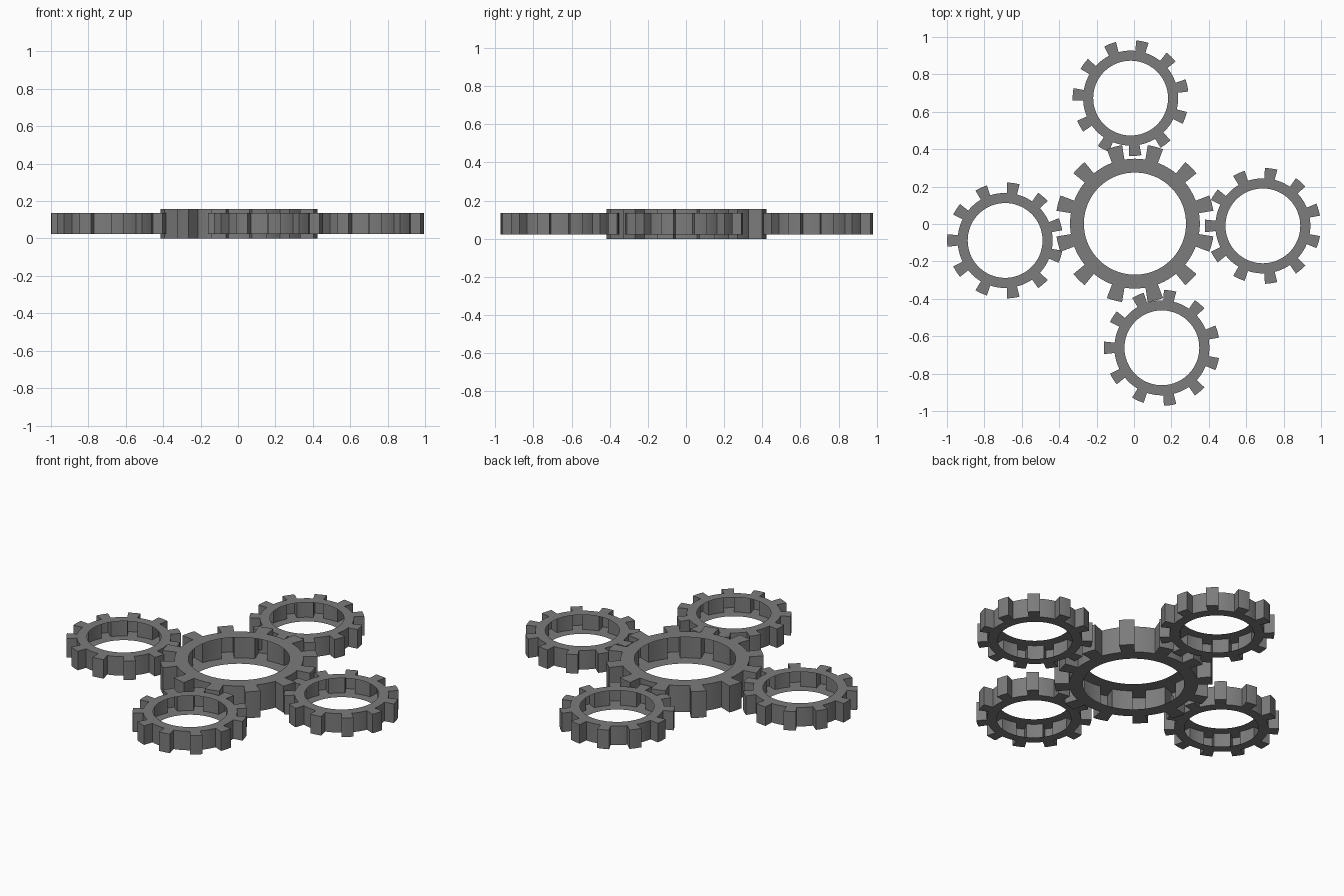
import bpy
import bmesh
from math import cos, sin, radians, tau
from mathutils import Vector

cube = bpy.data.objects.get("Cube")
if cube:
    bpy.data.objects.remove(cube, do_unlink=True)

# Single grey metal colour
GREY = (0.2, 0.2, 0.2, 1.0)
metal = bpy.data.materials.new("grey_metal")
metal.use_nodes = True
metal.diffuse_color = GREY
metal.node_tree.nodes["Principled BSDF"].inputs["Base Color"].default_value = GREY

TOOTH_SHARE = 0.38   # part of the pitch taken by the tooth
TOOTH_STEPS = 4
GAP_STEPS = 6


def make_gear(name, centre, teeth, radii, heights, phase):
    """Hollow ring gear: top and bottom plates and a toothed outer wall, open bore."""
    bore, root, tip = radii
    low, high = heights
    bm = bmesh.new()

    def point(r, a, z):
        return Vector((r * cos(a), r * sin(a), z))

    def quad(*corners):
        bm.faces.new([bm.verts.new(c) for c in corners])

    def plates(r0, r1, a, b):
        quad(point(r0, a, high), point(r1, a, high), point(r1, b, high), point(r0, b, high))
        quad(point(r0, b, low), point(r1, b, low), point(r1, a, low), point(r0, a, low))

    def wall(r0, a, r1, b):
        quad(point(r0, a, low), point(r1, b, low), point(r1, b, high), point(r0, a, high))

    pitch = tau / teeth
    half = pitch * TOOTH_SHARE / 2
    for i in range(teeth):
        mid = radians(phase) + i * pitch
        start, end = mid - half, mid + half
        # Tooth: plates out to the tip, curved tip and two radial flanks
        for j in range(TOOTH_STEPS):
            a = start + (end - start) * j / TOOTH_STEPS
            b = start + (end - start) * (j + 1) / TOOTH_STEPS
            plates(bore, root, a, b)
            plates(root, tip, a, b)
            wall(tip, a, tip, b)
        wall(root, start, tip, start)
        wall(tip, end, root, end)
        # Valley between this tooth and the next
        gap = pitch - 2 * half
        for j in range(GAP_STEPS):
            a = end + gap * j / GAP_STEPS
            b = end + gap * (j + 1) / GAP_STEPS
            plates(bore, root, a, b)
            wall(root, a, root, b)

    bmesh.ops.remove_doubles(bm, verts=bm.verts, dist=0.0001)
    mesh = bpy.data.meshes.new(name)
    bm.to_mesh(mesh)
    bm.free()
    mesh.materials.append(metal)
    gear = bpy.data.objects.new(name, mesh)
    gear.location = (*centre, 0)
    bpy.context.collection.objects.link(gear)
    bpy.ops.object.select_all(action="DESELECT")
    gear.select_set(True)
    bpy.context.view_layer.objects.active = gear
    bpy.ops.object.shade_smooth_by_angle(angle=radians(25))


# Large central gear
make_gear("central_gear", (0.005, 0.002), 12, (0.273, 0.347, 0.425), (0, 0.157), 15)

# Four smaller gears meshing around it
OUTER_GEARS = {
    "back_gear": ((-0.018, 0.673), 12.7),
    "right_gear": ((-0.689, -0.088), 16.36),
    "left_gear": ((0.689, -0.01), 16.36),
    "front_gear": ((0.149, -0.662), 16.36),
}
for gear_name, (spot, turn) in OUTER_GEARS.items():
    make_gear(gear_name, spot, 11, (0.2, 0.254, 0.31), (0.023, 0.136), turn)
